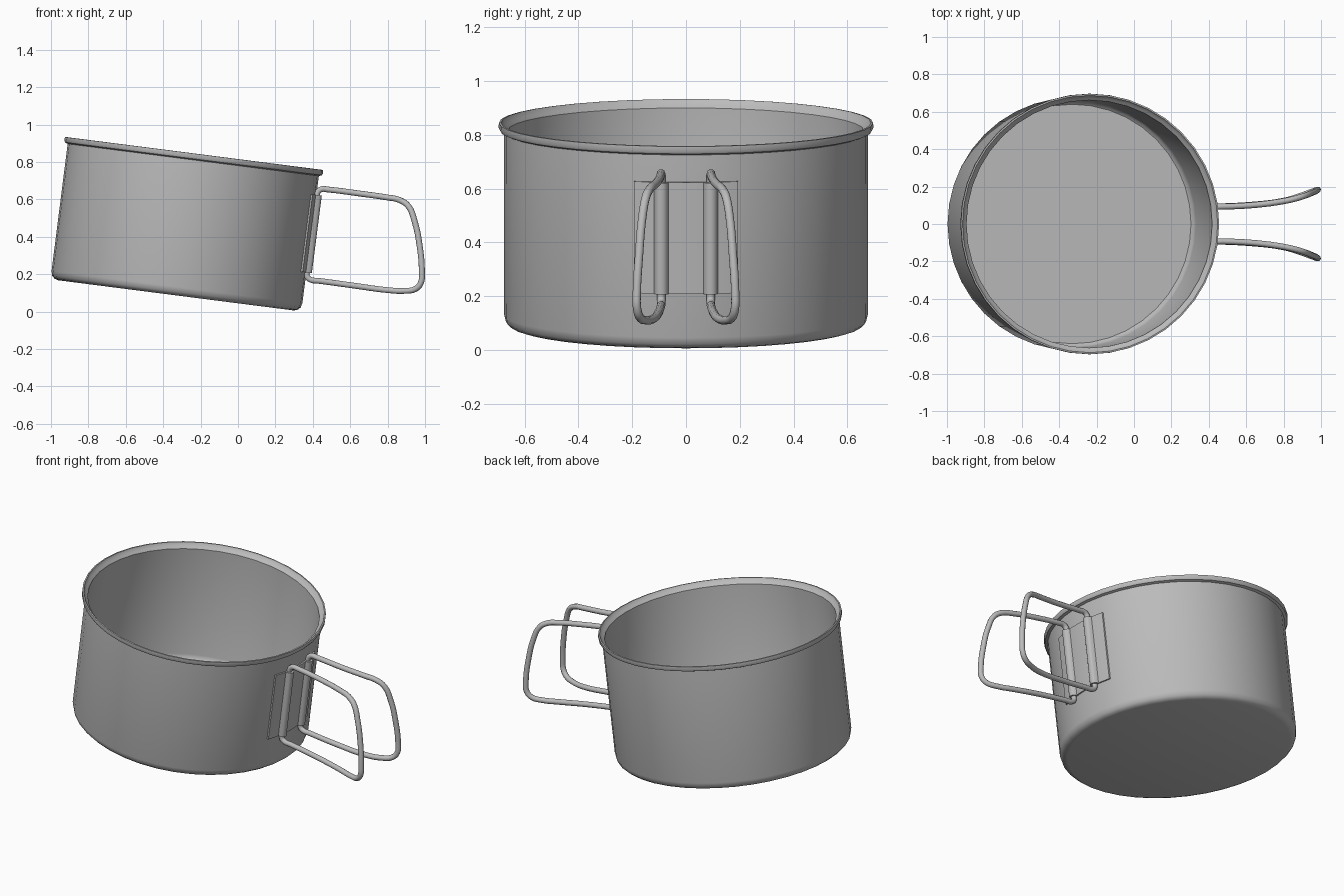
import bpy, bmesh
from math import radians, sqrt, tau
from mathutils import Matrix

if "Cube" in bpy.data.objects:
    bpy.data.objects.remove(bpy.data.objects["Cube"])

TILT = radians(7.3)
PLACE = Matrix.Translation((-0.332, 0, 0.087)) @ Matrix.Rotation(TILT, 4, 'Y')

metal = bpy.data.materials.new("brushed metal grey")
metal.use_nodes = True
GREY = (0.5, 0.5, 0.5, 1)
metal.diffuse_color = GREY
metal.node_tree.nodes["Principled BSDF"].inputs["Base Color"].default_value = GREY


def finish(obj, angle=35):
    """Give a part its material and smooth shading."""
    obj.data.materials.clear()
    obj.data.materials.append(metal)
    bpy.ops.object.select_all(action='DESELECT')
    obj.select_set(True)
    bpy.context.view_layer.objects.active = obj
    bpy.ops.object.shade_smooth_by_angle(angle=radians(angle))


def add_mesh(name, bm):
    bmesh.ops.recalc_face_normals(bm, faces=bm.faces)
    mesh = bpy.data.meshes.new(name)
    bm.to_mesh(mesh)
    bm.free()
    obj = bpy.data.objects.new(name, mesh)
    bpy.context.collection.objects.link(obj)
    obj.matrix_world = PLACE
    finish(obj)
    return obj


def lathe(name, profile, sides=40):
    """Revolve a radius/height profile around z."""
    bm = bmesh.new()
    verts = [bm.verts.new((r, 0, h)) for r, h in profile]
    edges = [bm.edges.new(pair) for pair in zip(verts, verts[1:])]
    bmesh.ops.spin(bm, geom=verts + edges, axis=(0, 0, 1), cent=(0, 0, 0),
                   angle=tau, steps=sides, use_merge=True)
    bmesh.ops.remove_doubles(bm, verts=bm.verts, dist=0.0005)
    return add_mesh(name, bm)


# Pot: floor, rounded corner, straight wall, flared lip, inner wall
lathe("pot_body", [
    (0, 0), (0.635, 0), (0.655, 0.006), (0.67, 0.02), (0.676, 0.045),
    (0.677, 0.73), (0.692, 0.736), (0.697, 0.745), (0.696, 0.764),
    (0.688, 0.765), (0.682, 0.753), (0.672, 0.745), (0.662, 0.735),
    (0.662, 0.05), (0.655, 0.028), (0.64, 0.016), (0, 0.014)])


# Hinge bracket: curved plate with two raised sleeves
def bracket_front(y):
    plate = sqrt(0.684 ** 2 - y * y)
    gap = 0.026 ** 2 - (abs(y) - 0.092) ** 2
    return max(plate, 0.68 + sqrt(gap)) if gap > 0 else plate


STEPS = 78
HALF = 0.193
ys = [HALF * (2 * i / STEPS - 1) for i in range(STEPS + 1)]
outline = [(bracket_front(y), y) for y in ys]
outline += [(sqrt(0.67 ** 2 - y * y), y) for y in reversed(ys)]
bm = bmesh.new()
base = bm.faces.new([bm.verts.new((u, y, 0.21)) for u, y in outline])
top = bmesh.ops.extrude_face_region(bm, geom=[base])["geom"]
bmesh.ops.translate(bm, verts=[v for v in top if isinstance(v, bmesh.types.BMVert)],
                    vec=(0, 0, 0.418))
add_mesh("hinge_bracket", bm)

# Wire handles: closed loops passing through the sleeves
LOOP = [
    (0.396, 0.092, 0.42), (0.42, 0.092, 0.61), (0.426, 0.092, 0.638),
    (0.447, 0.093, 0.655), (0.48, 0.093, 0.653), (0.66, 0.103, 0.63),
    (0.80, 0.122, 0.61), (0.86, 0.135, 0.598), (0.91, 0.15, 0.565),
    (0.945, 0.164, 0.48), (0.97, 0.174, 0.36), (0.983, 0.183, 0.21),
    (0.978, 0.182, 0.155), (0.95, 0.172, 0.122), (0.89, 0.15, 0.111),
    (0.80, 0.124, 0.115), (0.62, 0.102, 0.139), (0.43, 0.093, 0.165),
    (0.39, 0.092, 0.17), (0.37, 0.092, 0.187), (0.371, 0.092, 0.22)]


def wire(name, side):
    curve = bpy.data.curves.new(name, 'CURVE')
    curve.dimensions = '3D'
    curve.bevel_depth = 0.016
    curve.bevel_resolution = 3
    curve.resolution_u = 4
    spline = curve.splines.new('BEZIER')
    spline.bezier_points.add(len(LOOP) - 1)
    spline.use_cyclic_u = True
    for point, (x, y, z) in zip(spline.bezier_points, LOOP):
        point.co = (x, side * y, z)
        point.handle_left_type = point.handle_right_type = 'AUTO'
    obj = bpy.data.objects.new(name, curve)
    bpy.context.collection.objects.link(obj)
    bpy.ops.object.select_all(action='DESELECT')
    obj.select_set(True)
    bpy.context.view_layer.objects.active = obj
    bpy.ops.object.convert(target='MESH')
    finish(bpy.context.object, 60)


wire("handle_wire_back", 1)
wire("handle_wire_front", -1)
